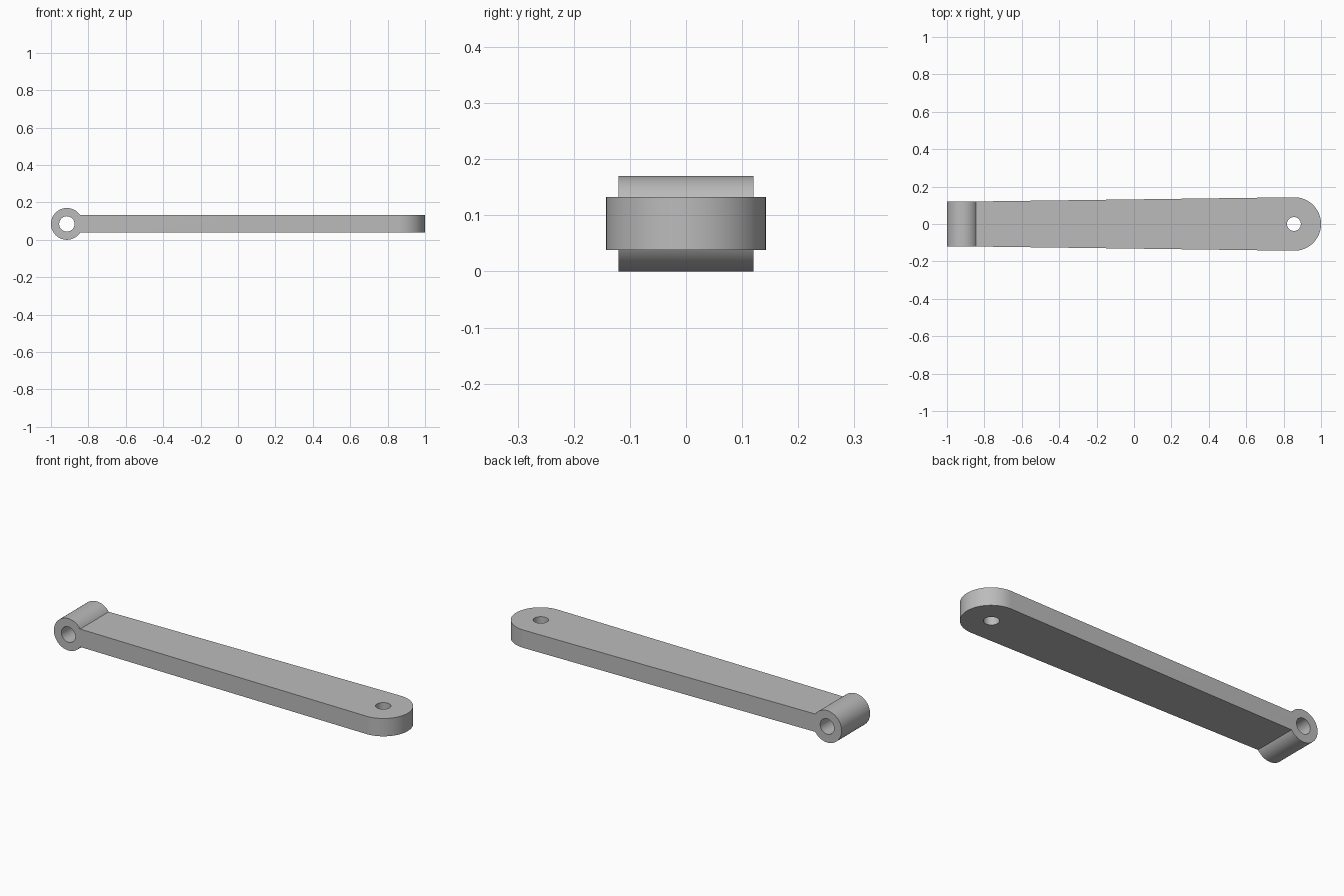
import bpy, bmesh, math
from mathutils import Matrix, Vector

cube = bpy.data.objects.get("Cube")
if cube:
    bpy.data.objects.remove(cube, do_unlink=True)

# Single plain grey material
grey = bpy.data.materials.new("plain_grey")
grey.use_nodes = True
colour = (0.5, 0.5, 0.5, 1)
grey.diffuse_color = colour
grey.node_tree.nodes["Principled BSDF"].inputs["Base Color"].default_value = colour

BARREL_X, BARREL_R, BARREL_HALF = -0.915, 0.085, 0.12
END_X, END_R = 0.857, 0.143
ARM_BOTTOM, ARM_TOP = 0.038, 0.133


def make_object(name, bm):
    bmesh.ops.recalc_face_normals(bm, faces=bm.faces)
    mesh = bpy.data.meshes.new(name)
    bm.to_mesh(mesh)
    bm.free()
    mesh.materials.append(grey)
    obj = bpy.data.objects.new(name, mesh)
    bpy.context.collection.objects.link(obj)
    return obj


def cylinder(name, centre, radius, length, along_y=False):
    bm = bmesh.new()
    matrix = Matrix.Translation(Vector(centre))
    if along_y:
        matrix = matrix @ Matrix.Rotation(math.pi / 2, 4, "X")
    bmesh.ops.create_cone(bm, cap_ends=True, segments=64, radius1=radius,
                          radius2=radius, depth=length, matrix=matrix)
    return make_object(name, bm)


def combine(target, other, operation):
    mod = target.modifiers.new(operation.title(), "BOOLEAN")
    mod.operation = operation
    mod.solver = "EXACT"
    mod.object = other
    bpy.context.view_layer.objects.active = target
    bpy.ops.object.modifier_apply(modifier=mod.name)
    bpy.data.objects.remove(other, do_unlink=True)


# Tapered arm with a rounded far end
bm = bmesh.new()
outline = [(BARREL_X, 0.1195), (BARREL_X, -0.1195)]
for i in range(41):
    a = math.pi * (i / 40 - 0.5)
    outline.append((END_X + END_R * math.cos(a), END_R * math.sin(a)))
face = bm.faces.new([bm.verts.new((x, y, ARM_BOTTOM)) for x, y in outline])
raised = bmesh.ops.extrude_face_region(bm, geom=[face])["geom"]
bmesh.ops.translate(bm, vec=(0, 0, ARM_TOP - ARM_BOTTOM),
                    verts=[v for v in raised if isinstance(v, bmesh.types.BMVert)])
arm = make_object("link_arm", bm)

# Hinge barrel joined to the arm, then both bores cut through
barrel_centre = (BARREL_X, 0, BARREL_R)
combine(arm, cylinder("hinge_barrel", barrel_centre, BARREL_R, 2 * BARREL_HALF, True), "UNION")
combine(arm, cylinder("hinge_bore", barrel_centre, 0.041, 0.5, True), "DIFFERENCE")
combine(arm, cylinder("pin_bore", (0.855, 0, BARREL_R), 0.037, 0.5), "DIFFERENCE")

# Smooth curved walls, crisp edges
arm.select_set(True)
bpy.context.view_layer.objects.active = arm
bpy.ops.object.shade_smooth_by_angle(angle=math.radians(30))
